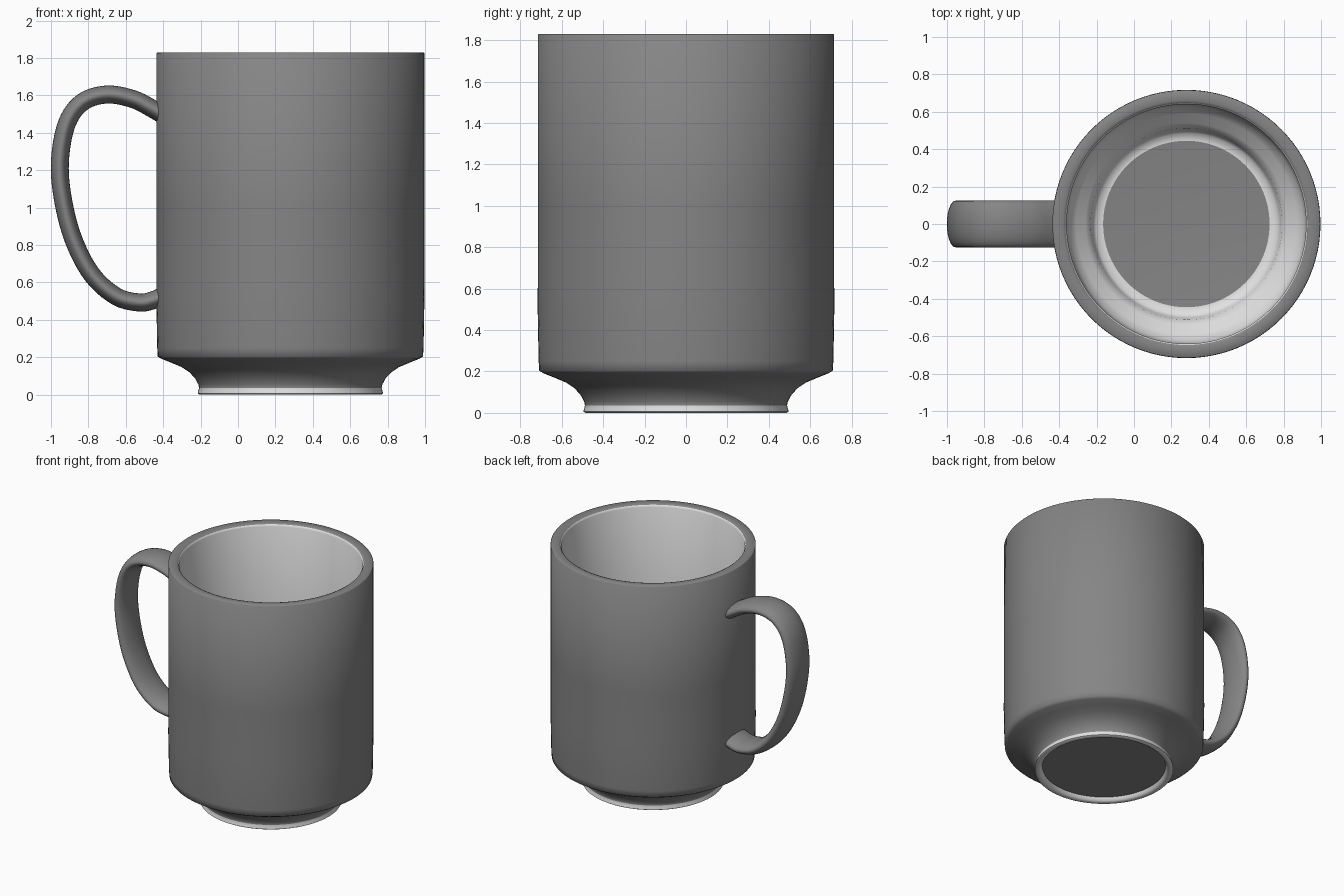
import bpy, bmesh, math
from mathutils import Vector

if "Cube" in bpy.data.objects:
    bpy.data.objects.remove(bpy.data.objects["Cube"])


def material(name, v):
    m = bpy.data.materials.new(name)
    m.diffuse_color = (v, v, v, 1)
    m.use_nodes = True
    m.node_tree.nodes["Principled BSDF"].inputs["Base Color"].default_value = m.diffuse_color
    return m


grey = material("glaze_grey", 0.235)
white = material("ceramic_white", 0.75)


def finish(name, bm, angle):
    bmesh.ops.recalc_face_normals(bm, faces=bm.faces)
    me = bpy.data.meshes.new(name)
    bm.to_mesh(me)
    bm.free()
    me.materials.append(grey)
    me.materials.append(white)
    ob = bpy.data.objects.new(name, me)
    bpy.context.collection.objects.link(ob)
    bpy.ops.object.select_all(action='DESELECT')
    ob.select_set(True)
    bpy.context.view_layer.objects.active = ob
    bpy.ops.object.shade_smooth_by_angle(angle=math.radians(angle))
    return ob


def skin(bm, rings, is_white=lambda s: False):
    """Bridge closed rings of points and cap both ends."""
    loops = [[bm.verts.new(p) for p in ring] for ring in rings]
    for s, (a, b) in enumerate(zip(loops, loops[1:])):
        n = len(a)
        for i in range(n):
            j = (i + 1) % n
            f = bm.faces.new((a[i], a[j], b[j], b[i]))
            f.material_index = int(is_white(s))
    bm.faces.new(loops[0])
    bm.faces.new(loops[-1])


# Mug body: lathed profile in three runs, grey glaze only on the outside
foot = [(0.44, 0.03), (0.45, 0.008), (0.465, 0.0), (0.485, 0.0),
        (0.495, 0.006), (0.493, 0.02), (0.488, 0.036)]
outside = [(0.492, 0.055), (0.51, 0.088), (0.54, 0.12), (0.58, 0.147),
           (0.64, 0.172), (0.69, 0.192), (0.709, 0.204), (0.712, 0.25),
           (0.717, 0.52), (0.716, 0.62), (0.716, 1.0), (0.716, 1.826),
           (0.712, 1.83), (0.66, 1.83), (0.647, 1.825)]
inside = [(0.64, 1.81), (0.64, 1.0), (0.638, 0.32), (0.625, 0.26),
          (0.59, 0.215), (0.54, 0.175), (0.512, 0.14), (0.502, 0.09),
          (0.485, 0.055), (0.445, 0.05)]
profile = foot + outside + inside
first_grey = len(foot) - 1
first_inside = len(foot) + len(outside) - 1
SEG = 96
bm = bmesh.new()
skin(bm, [[(0.28 + r * math.cos(2 * math.pi * i / SEG),
            r * math.sin(2 * math.pi * i / SEG), z) for i in range(SEG)]
          for r, z in profile],
     lambda s: s < first_grey or s >= first_inside)
finish("mug_body", bm, 62)

# Handle: oval strap swept along a smooth path in the XZ plane
path = [(-0.40, 1.495), (-0.46, 1.53), (-0.56, 1.58), (-0.70, 1.605),
        (-0.83, 1.565), (-0.915, 1.45), (-0.952, 1.25), (-0.937, 1.05),
        (-0.88, 0.83), (-0.78, 0.64), (-0.65, 0.525), (-0.53, 0.493),
        (-0.46, 0.503), (-0.395, 0.53)]
pts = [Vector((x, 0, z)) for x, z in path]
ext = [2 * pts[0] - pts[1]] + pts + [2 * pts[-1] - pts[-2]]
curve = []
for p0, p1, p2, p3 in zip(ext, ext[1:], ext[2:], ext[3:]):
    for k in range(5):
        t = k / 5
        curve.append(0.5 * (2 * p1 + (p2 - p0) * t
                            + (2 * p0 - 5 * p1 + 4 * p2 - p3) * t * t
                            + (3 * p1 - p0 - 3 * p2 + p3) * t ** 3))
curve.append(pts[-1])

rings = []
side = Vector((0, 1, 0))
for i, c in enumerate(curve):
    tan = (curve[min(i + 1, len(curve) - 1)] - curve[max(i - 1, 0)]).normalized()
    out = tan.cross(side)
    rings.append([c + out * 0.048 * math.cos(2 * math.pi * k / 28)
                  + side * 0.125 * math.sin(2 * math.pi * k / 28)
                  for k in range(28)])
bm = bmesh.new()
skin(bm, rings)
finish("handle", bm, 50)
